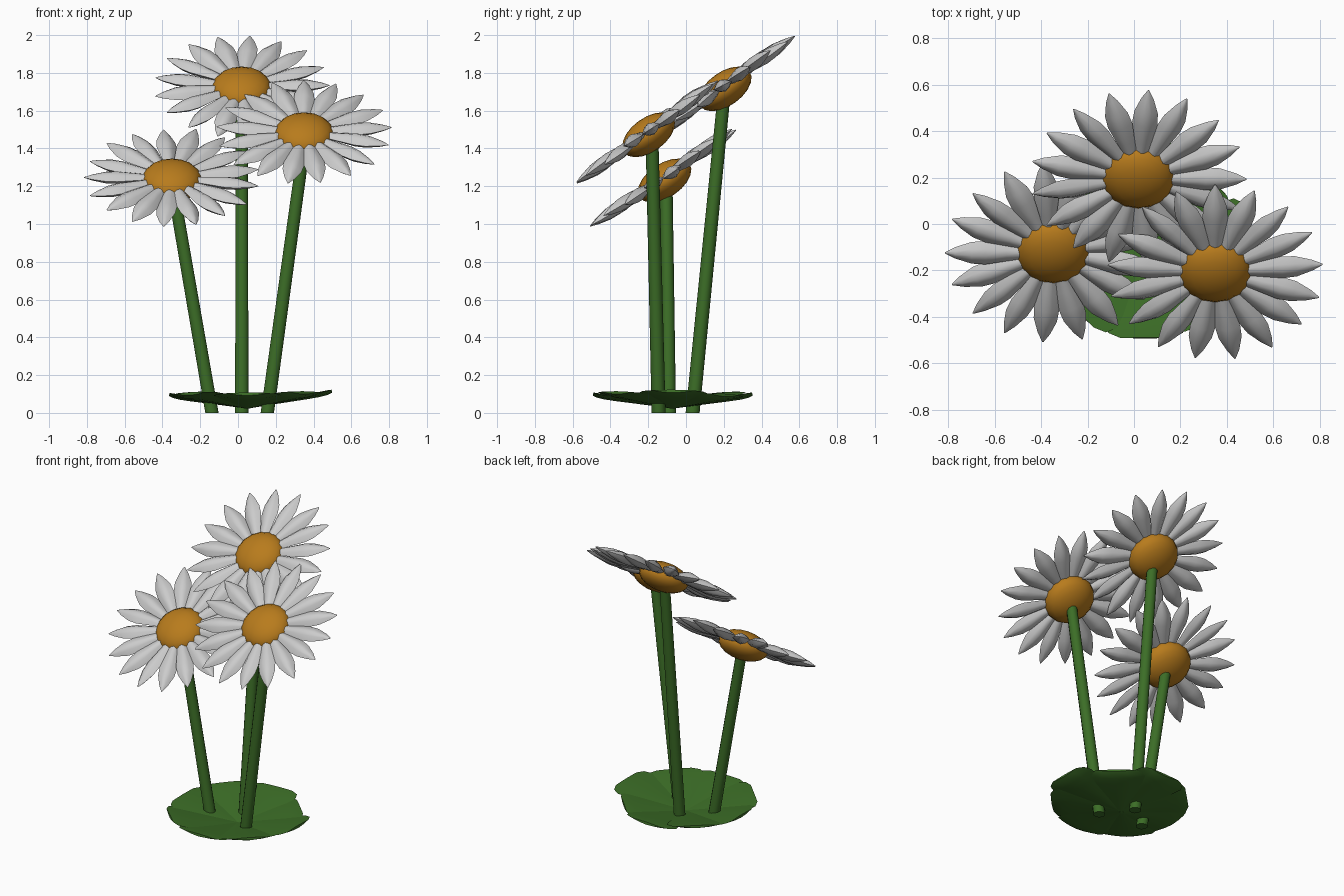
import bpy, bmesh, math, random
from mathutils import Matrix, Vector

if "Cube" in bpy.data.objects:
    bpy.data.objects.remove(bpy.data.objects["Cube"])

random.seed(4)


def material(name, rgb):
    m = bpy.data.materials.new(name)
    m.diffuse_color = (*rgb, 1)
    m.use_nodes = True
    m.node_tree.nodes["Principled BSDF"].inputs["Base Color"].default_value = m.diffuse_color
    return m


ORANGE = material("orange", (0.48, 0.2, 0.012))
GREEN = material("green", (0.045, 0.155, 0.02))
WHITE = material("white", (0.75, 0.75, 0.75))


def finish(bm, name, mat, angle=50):
    bmesh.ops.recalc_face_normals(bm, faces=bm.faces)
    mesh = bpy.data.meshes.new(name)
    bm.to_mesh(mesh)
    bm.free()
    mesh.materials.append(mat)
    ob = bpy.data.objects.new(name, mesh)
    bpy.context.collection.objects.link(ob)
    bpy.ops.object.select_all(action='DESELECT')
    bpy.context.view_layer.objects.active = ob
    ob.select_set(True)
    bpy.ops.object.shade_smooth_by_angle(angle=math.radians(angle))
    return ob


def add_blade(bm, stations, top, bottom, matrix):
    """Closed blade along +x; stations are (distance, half width), thickness follows width."""
    rings = []
    for d, w in stations:
        section = [(-w, 0), (-w * .5, top * w * .7), (0, top * w), (w * .5, top * w * .7),
                   (w, 0), (w * .5, -bottom * w * .7), (0, -bottom * w), (-w * .5, -bottom * w * .7)]
        rings.append([bm.verts.new(matrix @ Vector((d, y, z))) for y, z in section])
    n = len(rings[0])
    for a, b in zip(rings, rings[1:]):
        for i in range(n):
            bm.faces.new((a[i], a[(i + 1) % n], b[(i + 1) % n], b[i]))
    bm.faces.new(rings[0])
    bm.faces.new(rings[-1])


PETAL = [(.10, .024), (.20, .040), (.29, .055), (.35, .051), (.42, .027), (.465, .003)]
LEAF = [(.0, .02), (.15, .09), (.28, .16), (.34, .18), (.38, .16), (.40, .11)]


def flower(name, centre, tilt, base, neck, turn=0):
    place = Matrix.Translation(centre) @ Matrix.Rotation(math.radians(tilt), 4, 'X')

    # ring of seventeen plump petals
    bm = bmesh.new()
    for i in range(17):
        m = (place @ Matrix.Translation((0, 0, .006))
             @ Matrix.Rotation(2 * math.pi * (i + turn) / 17, 4, 'Z')
             @ Matrix.Rotation(random.uniform(-.02, .02), 4, 'Y')
             @ Matrix.Rotation(random.uniform(-.2, .2), 4, 'X'))
        add_blade(bm, PETAL, .62, .62, m)
    finish(bm, name + "_petals", WHITE)

    # domed flower centre
    bm = bmesh.new()
    bmesh.ops.create_uvsphere(bm, u_segments=16, v_segments=10, radius=1,
                              matrix=place @ Matrix.Translation((0, 0, -.012))
                              @ Matrix.Diagonal((.16, .16, .09, 1)))
    finish(bm, name + "_centre", ORANGE)

    # leaning stem with a level foot
    bm = bmesh.new()
    bmesh.ops.create_cone(bm, cap_ends=True, segments=10, radius1=.037, radius2=.034, depth=2)
    for v in bm.verts:
        end = Vector(neck) if v.co.z > 0 else Vector((*base, 0))
        v.co = Vector((v.co.x, v.co.y, 0)) + end
    finish(bm, name + "_stem", GREEN)


flower("tall_flower", (.02, .20, 1.725), 35.5, (.02, .035), (.02, .20, 1.67))
flower("right_flower", (.35, -.205, 1.482), 36, (.155, -.145), (.355, -.18, 1.45), .25)
flower("left_flower", (-.35, -.12, 1.24), 34, (-.138, -.09), (-.345, -.105, 1.20), .5)

# overlapping rosette of broad leaves around the stems
bm = bmesh.new()
lengths = [1.14, .98, 1.07, 1.04, 1.05, 1.08, 1.07, 1.07]
for i, s in enumerate(lengths):
    m = (Matrix.Translation((.05, -.07, .025)) @ Matrix.Rotation(math.pi * i / 4, 4, 'Z')
         @ Matrix.Rotation(-math.radians(random.uniform(10.5, 12)), 4, 'Y')
         @ Matrix.Rotation(random.uniform(-.05, .05), 4, 'X')
         @ Matrix.Diagonal((s, 1, 1, 1)))
    add_blade(bm, LEAF, .03, .12, m)
finish(bm, "base_leaves", GREEN, 30)
